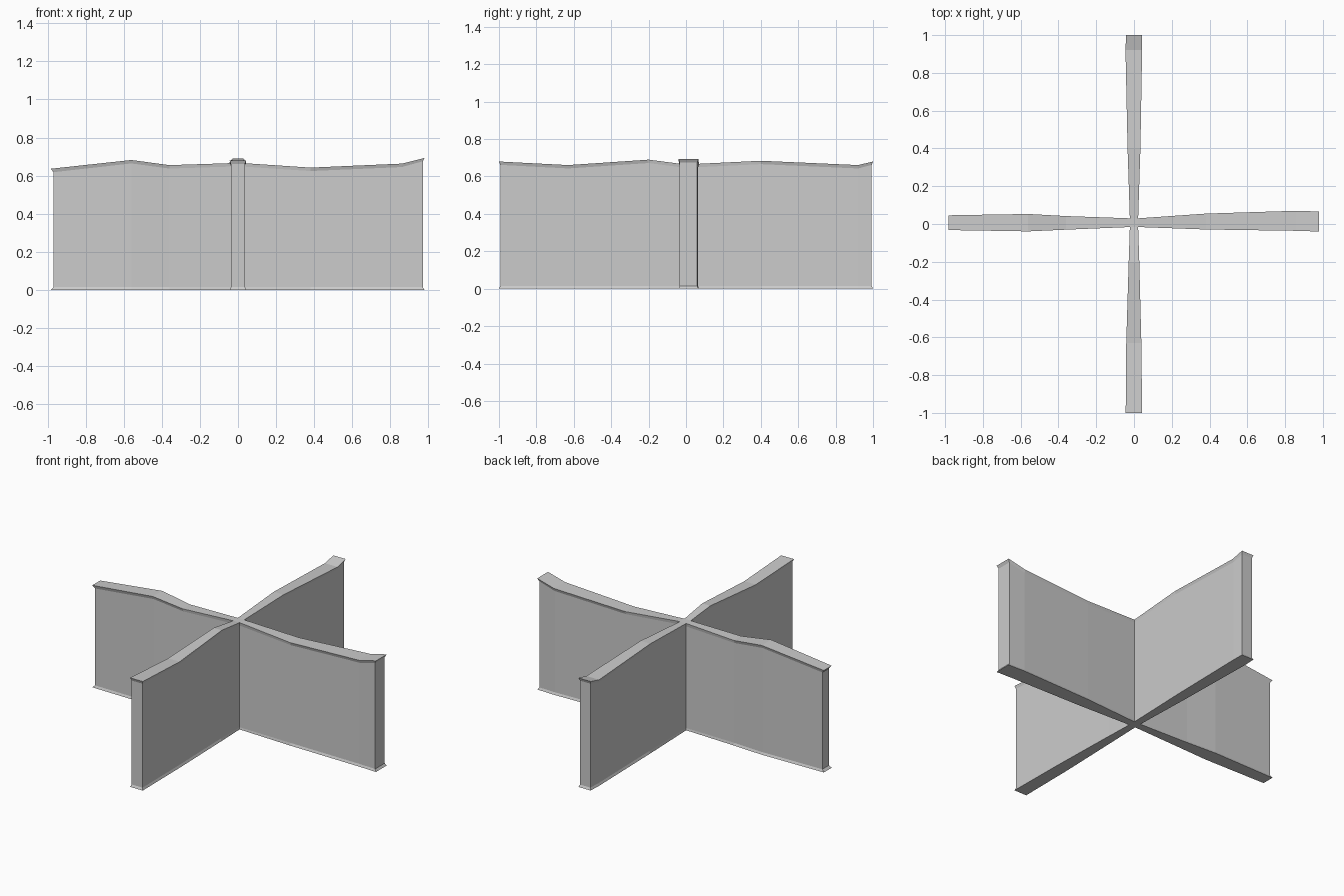
import bpy, bmesh
from mathutils import Vector

if "Cube" in bpy.data.objects:
    bpy.data.objects.remove(bpy.data.objects["Cube"])

# Each arm: axis direction, end inset, stations (distance, side low, side high, top height)
C = 0.666
ARMS = [
    ((1, 0), 0.010, [(0.022, -0.016, 0.03, C), (0.38, -0.029, 0.055, 0.642),
                     (0.86, -0.036, 0.07, 0.663), (0.98, -0.04, 0.066, 0.693)]),
    ((-1, 0), 0.014, [(0.022, -0.016, 0.03, C), (0.36, -0.03, 0.042, 0.655),
                      (0.56, -0.039, 0.053, 0.682), (0.983, -0.032, 0.046, 0.636)]),
    ((0, 1), 0.007, [(0.03, -0.022, 0.022, C), (0.40, -0.034, 0.034, 0.684),
                     (0.92, -0.045, 0.043, 0.661), (1.0, -0.042, 0.042, 0.68)]),
    ((0, -1), 0.007, [(0.016, -0.022, 0.022, C), (0.20, -0.028, 0.028, 0.69),
                      (0.63, -0.041, 0.039, 0.661), (1.0, -0.044, 0.043, 0.68)]),
]
FOOT, LIP, INSET = 0.014, 0.018, 0.006

bm = bmesh.new()


def place(axis, d, s, z):
    return bm.verts.new((axis[0] * d, s, z) if axis[0] else (s, axis[1] * d, z))


# Cross-shaped wall: flared foot, upright sides, overhanging wavy top
for axis, end_inset, stations in ARMS:
    rings = []
    for i, (d, lo, hi, top) in enumerate(stations):
        inset = INSET if i else 0.0
        de = d - end_inset if i == len(stations) - 1 else d
        levels = [(0, 0, d), (FOOT, inset, de), (top - LIP, inset, de), (top, 0, d)]
        up = [place(axis, dd, lo + n, z) for z, n, dd in levels]
        down = [place(axis, dd, hi - n, z) for z, n, dd in reversed(levels)]
        rings.append(up + down)
    for a, b in zip(rings, rings[1:]):
        for k in range(8):
            j = (k + 1) % 8
            bm.faces.new((a[k], a[j], b[j], b[k]))
    end = rings[-1]
    for k in range(3):
        bm.faces.new((end[k], end[k + 1], end[6 - k], end[7 - k]))

# Square cap and base where the arms meet
for z in (0, C):
    bm.faces.new([bm.verts.new((x, y, z)) for x, y in
                  ((-0.022, -0.016), (0.022, -0.016), (0.022, 0.03), (-0.022, 0.03))])

bmesh.ops.remove_doubles(bm, verts=bm.verts, dist=0.0005)
bmesh.ops.recalc_face_normals(bm, faces=bm.faces)
mesh = bpy.data.meshes.new("cross_wall")
bm.to_mesh(mesh)
bm.free()
obj = bpy.data.objects.new("cross_wall", mesh)
bpy.context.collection.objects.link(obj)
